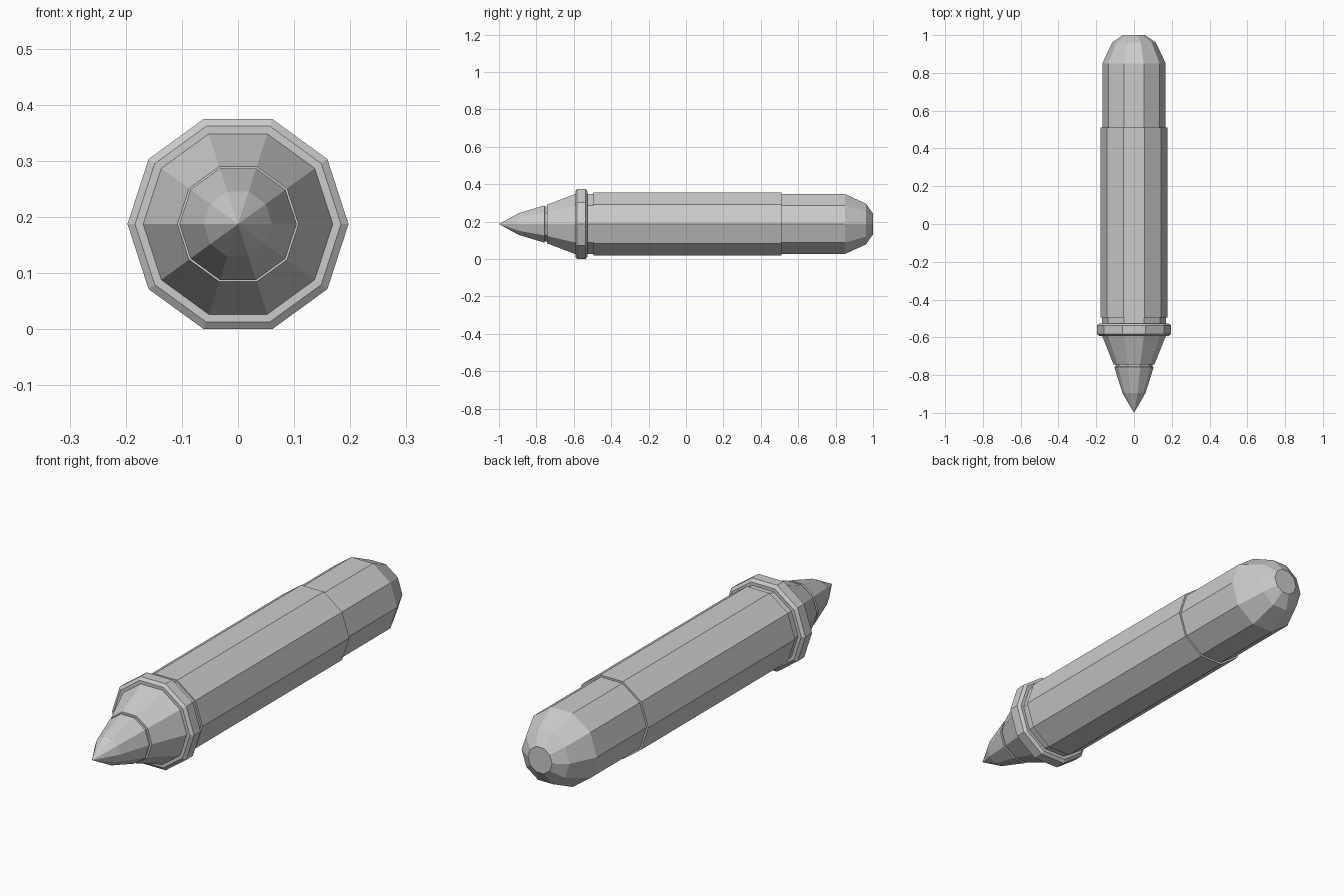
import bpy, bmesh
from math import cos, sin, pi

if "Cube" in bpy.data.objects:
    bpy.data.objects.remove(bpy.data.objects["Cube"])

SIDES = 10
AXIS_Z = 0.197 * cos(pi / SIDES)  # collar flat rests on the ground


def lathe(name, profile):
    """Revolve (y, radius) points around the long axis with flat decagon faces."""
    bm = bmesh.new()
    rings = []
    for y, r in profile:
        if r == 0:
            rings.append([bm.verts.new((0, y, AXIS_Z))] * SIDES)
        else:
            rings.append([bm.verts.new((r * cos(2 * pi * i / SIDES), y,
                                        AXIS_Z + r * sin(2 * pi * i / SIDES)))
                          for i in range(SIDES)])
    for a, b in zip(rings, rings[1:]):
        for i in range(SIDES):
            j = (i + 1) % SIDES
            quad = list(dict.fromkeys((a[i], b[i], b[j], a[j])))
            bm.faces.new(quad)
    mesh = bpy.data.meshes.new(name)
    bm.to_mesh(mesh)
    bm.free()
    ob = bpy.data.objects.new(name, mesh)
    bpy.context.collection.objects.link(ob)
    return ob


# Pointed tip, ending in a thin groove
lathe("tip", [(-1.0, 0), (-0.895, 0.061), (-0.757, 0.1045),
              (-0.755, 0.099), (-0.744, 0.099)])
# Tapered nose behind the groove
lathe("nose_cone", [(-0.744, 0.099), (-0.744, 0.108), (-0.592, 0.169)])
# Bevelled collar
lathe("collar", [(-0.592, 0.169), (-0.592, 0.1835), (-0.582, 0.197),
                 (-0.537, 0.197), (-0.527, 0.1835), (-0.527, 0.169)])
# Short neck between collar and barrel
lathe("neck", [(-0.527, 0.169), (-0.495, 0.169)])
# Main barrel
lathe("barrel", [(-0.495, 0.169), (-0.495, 0.1765), (0.51, 0.1765), (0.51, 0.168)])
# Rounded rear section
lathe("rear_cap", [(0.51, 0.168), (0.85, 0.168), (0.962, 0.115),
                   (1.0, 0.058), (1.0, 0)])
